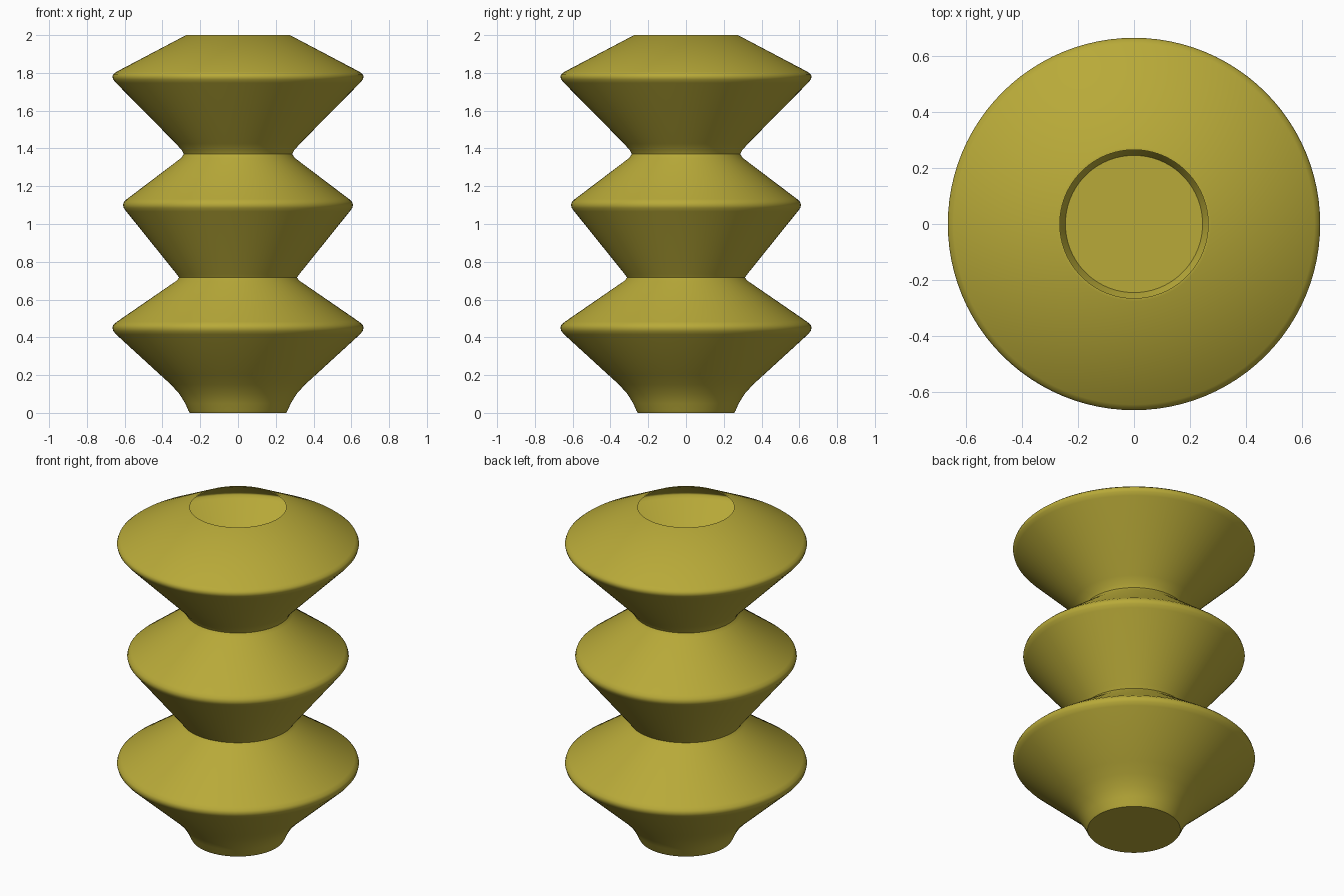
import bpy
import bmesh
import math
from mathutils import Vector

cube = bpy.data.objects.get("Cube")
if cube:
    bpy.data.objects.remove(cube, do_unlink=True)

WALL = 0.015
SEGMENTS = 96

# Glaze colour
glaze = bpy.data.materials.new("olive_yellow_glaze")
glaze.use_nodes = True
colour = (0.48, 0.40, 0.04, 1)
glaze.diffuse_color = colour
glaze.node_tree.nodes["Principled BSDF"].inputs["Base Color"].default_value = colour

# Outer wall profile (radius, height): foot, then three flared tiers
outer = [Vector(p) for p in (
    (0.255, 0), (0.264, 0.015), (0.279, 0.05), (0.31, 0.1), (0.355, 0.15), (0.41, 0.2),
    (0.645, 0.415), (0.66, 0.433), (0.665, 0.45), (0.66, 0.466), (0.642, 0.482),
    (0.325, 0.7), (0.312, 0.716), (0.325, 0.735),
    (0.592, 1.067), (0.605, 1.085), (0.609, 1.1), (0.604, 1.117), (0.588, 1.132),
    (0.3, 1.35), (0.287, 1.37), (0.297, 1.39), (0.328, 1.425),
    (0.646, 1.747), (0.661, 1.765), (0.665, 1.78), (0.66, 1.793), (0.645, 1.805),
    (0.275, 2))]


def offset_inward(points, thickness):
    """Move each profile point towards the hollow along its normal."""
    moved = []
    for before, p, after in zip(points, points[1:], points[2:]):
        d = (after - before).normalized()
        moved.append(p + thickness * Vector((-d.y, d.x)))
    return moved


# Inner wall, closed by a flat floor and a narrow flat lip
inner = offset_inward(outer, WALL)
inner = [Vector((0.245, WALL))] + [p for p in inner if p.y > 2 * WALL]
inner.append(Vector((0.265, 2)))
profile = [Vector((0, 0))] + outer + inner[::-1] + [Vector((0, WALL))]

# Turn the profile around the vertical axis
bm = bmesh.new()
verts = [bm.verts.new((p.x, 0, p.y)) for p in profile]
edges = [bm.edges.new(pair) for pair in zip(verts, verts[1:])]
bmesh.ops.spin(bm, geom=verts + edges, cent=(0, 0, 0), axis=(0, 0, 1),
               angle=math.tau, steps=SEGMENTS, use_merge=True)
bmesh.ops.remove_doubles(bm, verts=bm.verts, dist=0.0005)
bmesh.ops.recalc_face_normals(bm, faces=bm.faces)

mesh = bpy.data.meshes.new("tiered_vase")
bm.to_mesh(mesh)
bm.free()
mesh.materials.append(glaze)
vase = bpy.data.objects.new("tiered_vase", mesh)
bpy.context.collection.objects.link(vase)

# Smooth body with crisp foot and lip
bpy.context.view_layer.objects.active = vase
vase.select_set(True)
bpy.ops.object.shade_smooth_by_angle(angle=math.radians(40))
